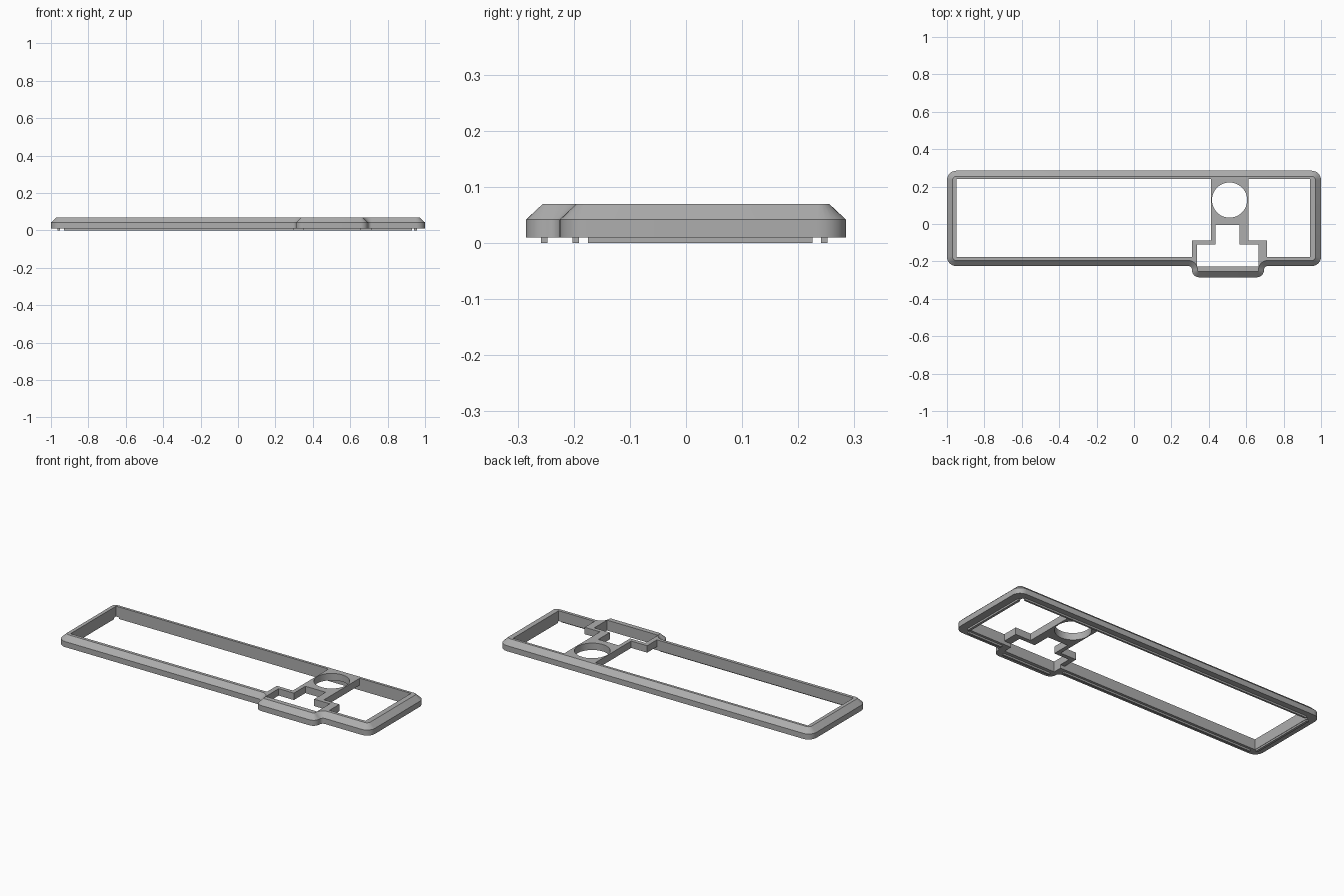
import bpy, bmesh, math
from mathutils import Vector

cube = bpy.data.objects.get("Cube")
if cube:
    bpy.data.objects.remove(cube, do_unlink=True)

grey = bpy.data.materials.new("mid grey")
grey.use_nodes = True
grey.diffuse_color = (0.42, 0.42, 0.42, 1)
grey.node_tree.nodes["Principled BSDF"].inputs["Base Color"].default_value = grey.diffuse_color

BASE, SHOULDER, TOP, CHAMFER = 0.01, 0.042, 0.07, 0.03


def rounded(corners, inset=0.0, steps=6):
    """Inset a counter-clockwise outline of (x, y, radius) and round its corners."""
    pts, n = [], len(corners)
    for i, (x, y, r) in enumerate(corners):
        p = Vector((x, y))
        a = (p - Vector(corners[i - 1][:2])).normalized()
        b = (Vector(corners[(i + 1) % n][:2]) - p).normalized()
        turn = 1 if a.cross(b) > 0 else -1
        p += inset * (Vector((-a.y, a.x)) + Vector((-b.y, b.x)))
        if r == 0:
            pts.append(p)
            continue
        r -= turn * inset
        centre = p - a * r + b * r
        for k in range(steps + 1):
            t = k / steps * math.pi / 2
            pts.append(centre + r * (a * math.sin(t) - b * math.cos(t)))
    return pts


def finish(name, bm):
    bmesh.ops.recalc_face_normals(bm, faces=bm.faces)
    mesh = bpy.data.meshes.new(name)
    bm.to_mesh(mesh)
    bm.free()
    mesh.materials.append(grey)
    obj = bpy.data.objects.new(name, mesh)
    bpy.context.collection.objects.link(obj)
    bpy.ops.object.select_all(action='DESELECT')
    obj.select_set(True)
    bpy.context.view_layer.objects.active = obj
    bpy.ops.object.shade_smooth_by_angle(angle=math.radians(30))
    return obj


def solid(name, *walls):
    """Each wall is a stack of (outline, z); first and last levels are capped together."""
    bm = bmesh.new()
    caps = ([], [])
    for levels in walls:
        rings = [[bm.verts.new((p[0], p[1], z)) for p in pts] for pts, z in levels]
        n = len(rings[0])
        for low, high in zip(rings, rings[1:]):
            for i in range(n):
                j = (i + 1) % n
                bm.faces.new((low[i], low[j], high[j], high[i]))
        for cap, ring in zip(caps, (rings[0], rings[-1])):
            cap += [bm.edges.get((ring[i], ring[(i + 1) % n])) for i in range(n)]
    for cap, z in zip(caps, (-1, 1)):
        bmesh.ops.triangle_fill(bm, use_beauty=True, edges=cap, normal=(0, 0, z))
    return finish(name, bm)


def prism(pts, z0, z1):
    return [(pts, z0), (pts, z1)]


def rect(x0, x1, y0, y1):
    return [(x0, y0), (x1, y0), (x1, y1), (x0, y1)]


# Chamfered outer frame with a bulge on the front edge
outline = [(-1, -0.225, 0.05), (0.31, -0.225, 0.02), (0.31, -0.285, 0.038),
           (0.695, -0.285, 0.038), (0.695, -0.225, 0.02), (1, -0.225, 0.05),
           (1, 0.285, 0.05), (-1, 0.285, 0.05)]
opening = [(-0.949, -0.177), (0.338, -0.177), (0.338, -0.227), (0.665, -0.227),
           (0.665, -0.177), (0.94, -0.177), (0.94, 0.24), (-0.949, 0.24)]
outer = rounded(outline)
solid("frame",
      [(outer, BASE), (outer, SHOULDER), (rounded(outline, CHAMFER), TOP)],
      prism(opening, BASE, TOP))

# Bridge plate with a round hole and a stepped cut-out
bridge = [(0.31, -0.177), (0.338, -0.177), (0.338, -0.11), (0.435, -0.11),
          (0.435, -0.005), (0.565, -0.005), (0.565, -0.11), (0.665, -0.11),
          (0.665, -0.177), (0.71, -0.177), (0.71, -0.087), (0.612, -0.087),
          (0.612, 0.24), (0.412, 0.24), (0.412, -0.087), (0.31, -0.087)]
hole = [(0.511 + 0.094 * math.cos(k * math.tau / 48), 0.128 + 0.094 * math.sin(k * math.tau / 48))
        for k in range(48)]
solid("bridge", prism(bridge, 0.03, TOP), prism(hole, 0.03, TOP))

# Thin locating ribs under the frame
ribs = {
    "back_rib": rect(-0.93, 0.93, 0.241, 0.252),
    "front_long_rib": rect(-0.93, 0.3, -0.202, -0.191),
    "front_short_rib": rect(0.715, 0.93, -0.202, -0.191),
    "bulge_rib": rect(0.35, 0.655, -0.258, -0.247),
    "right_end_rib": rect(-0.965, -0.951, -0.175, 0.225),
    "left_end_rib": rect(0.942, 0.956, -0.175, 0.225),
}
for name, pts in ribs.items():
    solid(name, prism(pts, 0, BASE + 0.002))
